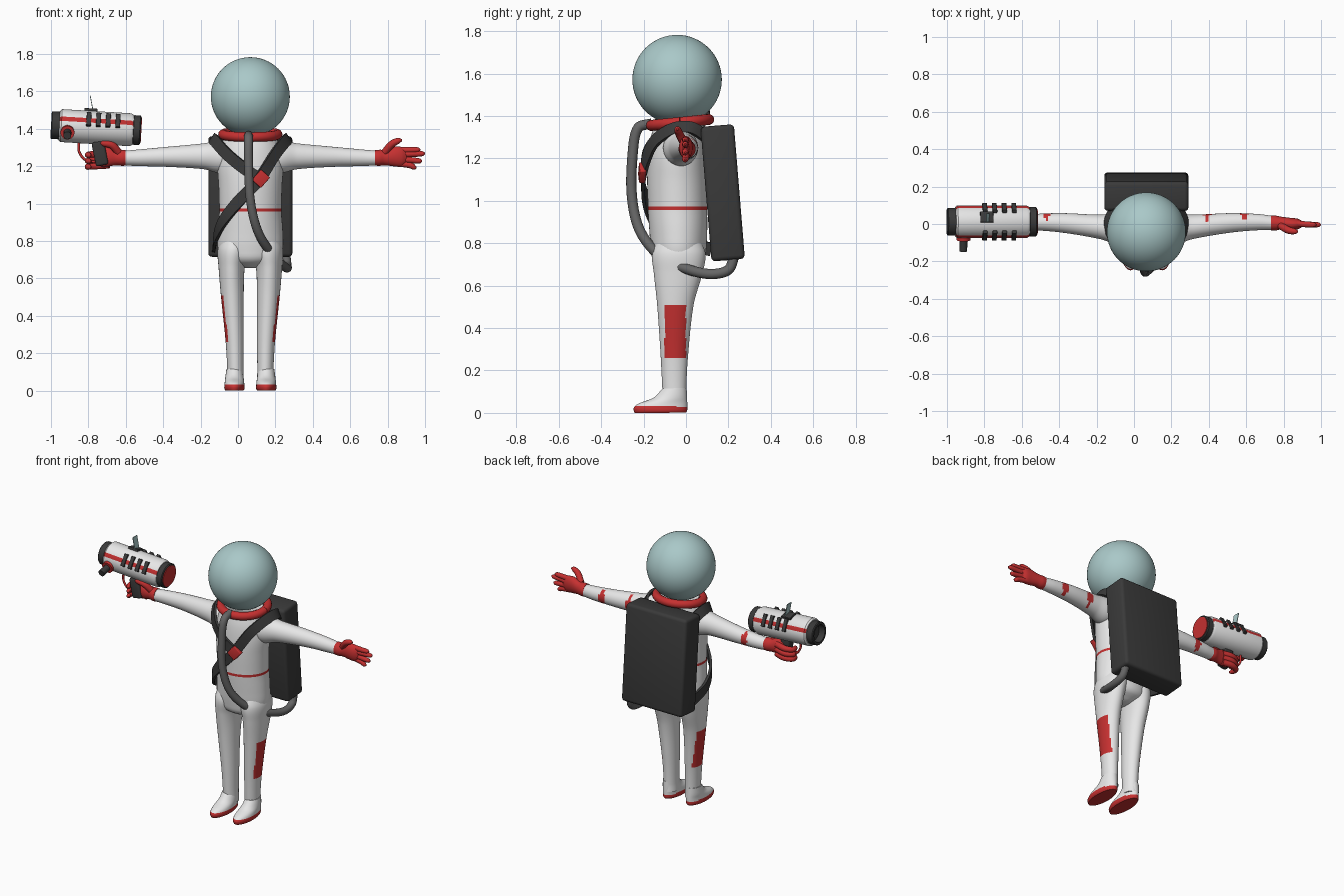
import bpy, bmesh, math
from mathutils import Vector, Matrix

cube = bpy.data.objects.get("Cube")
if cube:
    bpy.data.objects.remove(cube)


def material(name, r, g, b, rough=0.6):
    m = bpy.data.materials.new(name)
    m.use_nodes = True
    m.diffuse_color = (r, g, b, 1)
    node = m.node_tree.nodes["Principled BSDF"]
    node.inputs["Base Color"].default_value = (r, g, b, 1)
    node.inputs["Roughness"].default_value = rough
    return m


WHITE = material("suit white", 0.8, 0.8, 0.8)
RED = material("trim red", 0.56, 0.03, 0.03)
DARK = material("dark grey", 0.042, 0.042, 0.042)
HOSE = material("hose grey", 0.13, 0.13, 0.13)
GLASS = material("glass teal", 0.4, 0.58, 0.58, 0.3)
MID = 0.066  # x of the body's centre plane


def finish(name, bm, mats, rule=None, angle=40, matrix=None):
    """Turn a bmesh into a shaded object, painting faces by rule."""
    if matrix:
        bm.transform(matrix)
    bmesh.ops.recalc_face_normals(bm, faces=bm.faces)
    if rule:
        for f in bm.faces:
            f.material_index = int(rule(f.calc_center_median()))
    me = bpy.data.meshes.new(name)
    bm.to_mesh(me)
    bm.free()
    for m in mats:
        me.materials.append(m)
    ob = bpy.data.objects.new(name, me)
    bpy.context.collection.objects.link(ob)
    bpy.ops.object.select_all(action="DESELECT")
    ob.select_set(True)
    bpy.context.view_layer.objects.active = ob
    bpy.ops.object.shade_smooth_by_angle(angle=math.radians(angle))
    return ob


def smooth(keys, ts, steps):
    """Hermite interpolation through key tuples at parameters ts."""
    vs = [Vector(k) for k in keys]
    n = len(vs)
    slope = []
    for i in range(n):
        a, b = max(i - 1, 0), min(i + 1, n - 1)
        slope.append((vs[b] - vs[a]) / (ts[b] - ts[a]))
    out = []
    for i in range(n - 1):
        h = ts[i + 1] - ts[i]
        for k in range(steps):
            u = k / steps
            c = 3 * u * u - 2 * u ** 3
            out.append(vs[i] * (1 - c) + vs[i + 1] * c
                       + slope[i] * h * u * (1 - u) ** 2
                       - slope[i + 1] * h * u * u * (1 - u))
    return out + [vs[-1]]


def skin(rings):
    bm = bmesh.new()
    rows = [[bm.verts.new(p) for p in ring] for ring in rings]
    n = len(rows[0])
    for a, b in zip(rows, rows[1:]):
        for i in range(n):
            bm.faces.new((a[i], a[(i + 1) % n], b[(i + 1) % n], b[i]))
    bm.faces.new(rows[0])
    bm.faces.new(rows[-1])
    return bm


def loft(name, keys, mats, rule=None, axis="Z", steps=4, sides=40, place=None, angle=40):
    """Ellipses (t, c1, c2, r1, r2) stacked along an axis."""
    rings = []
    for t, c1, c2, r1, r2 in smooth(keys, [k[0] for k in keys], steps):
        ring = []
        for i in range(sides):
            a = math.tau * i / sides
            p, q = c1 + r1 * math.cos(a), c2 + r2 * math.sin(a)
            v = Vector((p, q, t)) if axis == "Z" else Vector((t, p, q))
            ring.append(place(v) if place else v)
        rings.append(ring)
    return finish(name, skin(rings), mats, rule, angle)


def sweep(name, keys, mat, hint, flat=None, steps=6, sides=14):
    """Tube through (x, y, z, r) keys, or a flat band if flat=(w, t)."""
    ts = [0]
    for a, b in zip(keys, keys[1:]):
        ts.append(ts[-1] + (Vector(b[:3]) - Vector(a[:3])).length)
    pts = smooth(keys, ts, steps)
    rings = []
    for i, p in enumerate(pts):
        t = (pts[min(i + 1, len(pts) - 1)] - pts[max(i - 1, 0)]).xyz.normalized()
        side = t.cross(hint(p.xyz) if callable(hint) else Vector(hint)).normalized()
        up = side.cross(t)
        if flat:
            w, d = flat
            offs = [(w, d), (-w, d), (-w, -d), (w, -d)]
        else:
            offs = [(p[3] * math.cos(math.tau * k / sides), p[3] * math.sin(math.tau * k / sides))
                    for k in range(sides)]
        rings.append([p.xyz + side * a + up * b for a, b in offs])
    return finish(name, skin(rings), [mat])


def box(name, loc, size, mat, rot=(0, 0, 0), bevel=0.005, base=Matrix()):
    bm = bmesh.new()
    bmesh.ops.create_cube(bm, size=1, matrix=Matrix.Diagonal((*size, 1)))
    if bevel:
        bmesh.ops.bevel(bm, geom=bm.edges[:], offset=bevel, segments=3, profile=0.5, affect="EDGES")
    r = Matrix.Rotation(rot[2], 4, "Z") @ Matrix.Rotation(rot[1], 4, "Y") @ Matrix.Rotation(rot[0], 4, "X")
    return finish(name, bm, [mat], matrix=base @ Matrix.Translation(loc) @ r)


def ball(name, loc, radii, mat, segs=40):
    bm = bmesh.new()
    bmesh.ops.create_uvsphere(bm, u_segments=segs, v_segments=segs // 2, radius=1)
    return finish(name, bm, [mat], matrix=Matrix.Translation(loc) @ Matrix.Diagonal((*radii, 1)))


# Helmet and collar
ball("helmet", (MID, -0.042, 1.572), (0.211,) * 3, GLASS, 64)
collar = [(MID + 0.146 * math.cos(a), -0.028 + 0.135 * math.sin(a), 1.37 + 0.014 * math.sin(a))
          for a in [math.tau * i / 48 for i in range(49)]]
sweep("collar", [(*p, 0.026) for p in collar], RED, (0, 0, 1), steps=1)

# Torso with a thin waist line
loft("torso", [(0.655, MID, -0.03, 0.03, 0.04), (0.69, MID, -0.033, 0.135, 0.11),
               (0.75, MID, -0.035, 0.172, 0.128), (0.85, MID, -0.036, 0.174, 0.136),
               (0.957, MID, -0.04, 0.166, 0.14), (0.973, MID, -0.04, 0.166, 0.14),
               (1.1, MID, -0.043, 0.17, 0.14), (1.2, MID, -0.043, 0.176, 0.136),
               (1.28, MID, -0.04, 0.165, 0.13), (1.34, MID, -0.035, 0.145, 0.12),
               (1.38, MID, -0.03, 0.12, 0.11)],
     [WHITE, RED], lambda c: 0.957 < c.z < 0.973, sides=48)

for s, side in ((1, "left"), (-1, "right")):
    # Leg with an outer patch
    keys = [(0.05, 0.08, -0.052, 0.045, 0.056), (0.1, 0.08, -0.055, 0.043, 0.056),
            (0.26, 0.084, -0.055, 0.048, 0.064), (0.51, 0.0965, -0.05, 0.061, 0.086),
            (0.66, 0.1, -0.037, 0.07, 0.115), (0.75, 0.092, -0.034, 0.083, 0.126),
            (0.82, 0.085, -0.034, 0.07, 0.1)]
    loft(side + "_leg", keys, [WHITE, RED],
         lambda c: 0.26 < c.z < 0.51 and s * (c.x - MID) > 0.1
         and abs(c.y + 0.05) < min(0.05, 0.035 + 0.511 - c.z),
         steps=8, sides=48, place=lambda v: Vector((MID + s * v.x, v.y, v.z)))
    # Shoe with a coloured sole
    loft(side + "_shoe", [(0.005, 0, -0.12, 0.048, 0.122), (0.015, 0, -0.12, 0.054, 0.126),
                          (0.03, 0, -0.12, 0.054, 0.126), (0.05, 0, -0.108, 0.052, 0.114),
                          (0.075, 0, -0.075, 0.049, 0.08), (0.12, 0, -0.054, 0.043, 0.057)],
         [WHITE, RED], lambda c: c.z < 0.03, steps=3,
         place=lambda v: Vector((MID + s * (0.085 + v.x), v.y, max(0, v.z - 0.005 + 0.03 * max(0, v.y + 0.1)))))
    # Arm with small wedge marks on the back
    marks = (0.325, 0.525) if s > 0 else (0.535,)
    loft(side + "_arm", [(0.07, -0.03, 1.25, 0.07, 0.06), (0.16, -0.025, 1.25, 0.082, 0.086),
                         (0.25, -0.015, 1.253, 0.065, 0.069), (0.45, 0.006, 1.25, 0.052, 0.053),
                         (0.6, 0.01, 1.245, 0.043, 0.044), (0.69, 0.005, 1.243, 0.036, 0.038)],
         [WHITE, RED], lambda c: any(abs(s * (c.x - MID) - m) < (c.y - 0.012) * 0.5 for m in marks),
         axis="X", steps=12, place=lambda v: Vector((MID + s * v.x, v.y, v.z)))
    # Glove cuff and palm
    loft(side + "_glove", [(0.667, 0.005, 1.245, 0.039, 0.042), (0.69, 0.005, 1.245, 0.04, 0.043),
                           (0.72, 0.005, 1.247, 0.034, 0.042), (0.77, 0.0, 1.252, 0.033, 0.053),
                           (0.81, 0.0, 1.25, 0.028, 0.052), (0.835, 0.0, 1.25, 0.015, 0.035)],
         [RED], axis="X", place=lambda v: Vector((MID + s * (v.x if s > 0 else 0.9 * v.x + 0.067), v.y, v.z)))

# Open hand
for i, (z0, z1, x) in enumerate([(1.285, 1.288, 0.975), (1.262, 1.267, 1.0),
                                 (1.238, 1.228, 0.985), (1.216, 1.194, 0.955)]):
    sweep(f"left_finger_{i + 1}", [(0.85, 0.004, z0, 0.017), (0.92, -0.002, (z0 + z1) / 2, 0.016),
                                   (x - 0.012, -0.004, z1, 0.013), (x, -0.004, z1, 0.004)], RED, (0, 1, 0))
sweep("left_thumb", [(0.785, -0.01, 1.275, 0.02), (0.825, -0.033, 1.32, 0.019),
                     (0.86, -0.04, 1.337, 0.015), (0.878, -0.04, 1.338, 0.005)], RED, (0, 1, 0))

# Gripping hand
for i, z in enumerate([1.265, 1.233, 1.202]):
    sweep(f"right_finger_{i + 1}", [(-0.69, 0.02, z + 0.005, 0.02), (-0.755, 0.035, z, 0.019),
                                    (-0.8, 0.015, z - 0.004, 0.017), (-0.797, -0.02, z - 0.006, 0.014),
                                    (-0.785, -0.03, z - 0.006, 0.005)], RED, (0, 0, 1))
sweep("right_thumb", [(-0.64, -0.01, 1.275, 0.021), (-0.675, -0.03, 1.313, 0.02),
                      (-0.72, -0.035, 1.322, 0.016), (-0.738, -0.035, 1.32, 0.005)], RED, (0, 1, 0))

# Backpack, shoulder straps and buckle
box("backpack", (MID, 0.173, 1.038), (0.45, 0.158, 0.637), DARK, (math.radians(4.7), 0, 0), 0.02)


def outward(p):
    return p - Vector((MID, -0.03, min(p.z, 1.22)))


sweep("long_strap", [(0.24, 0.1, 1.3, 0), (0.268, 0.02, 1.345, 0), (0.255, -0.07, 1.335, 0),
                     (0.2, -0.16, 1.265, 0), (0.11, -0.202, 1.125, 0), (0, -0.19, 1.01, 0),
                     (-0.085, -0.14, 0.9, 0), (-0.122, -0.04, 0.815, 0), (-0.125, 0.12, 0.77, 0)],
      DARK, outward, (0.031, 0.008))
sweep("short_strap", [(-0.108, 0.1, 1.3, 0), (-0.136, 0.02, 1.345, 0), (-0.123, -0.07, 1.335, 0),
                      (-0.06, -0.16, 1.265, 0), (0.03, -0.198, 1.19, 0), (0.12, -0.206, 1.13, 0)],
      DARK, outward, (0.031, 0.008))
box("strap_buckle", (0.122, -0.207, 1.133), (0.075, 0.03, 0.065), RED, (0, math.radians(-48), 0.1))

# Breathing hose from the collar to the pack's underside
sweep("hose", [(0.056, -0.16, 1.365, 0.024), (0.056, -0.225, 1.345, 0.024), (0.056, -0.25, 1.24, 0.024),
               (0.066, -0.255, 1.02, 0.024), (0.105, -0.215, 0.855, 0.024), (0.18, -0.11, 0.73, 0.024),
               (0.235, 0.015, 0.675, 0.024), (0.262, 0.12, 0.655, 0.024), (0.262, 0.2, 0.675, 0.024),
               (0.255, 0.228, 0.74, 0.024)], HOSE, (1, 0, 0), steps=8)

# Ray gun, built along its own axis and then tilted
GUN = Matrix.Translation((-0.76, 0.012, 1.406)) @ Matrix.Rotation(0.06, 4, "Y")


def barrel(name, profile, mats, rule=None):
    return loft(name, [(x, 0, 0, r, r) for x, r in profile], mats, rule, "X", 1, 64, lambda v: GUN @ v, 30)


def side_stripe(c):
    return 0.024 < (GUN.inverted() @ c).z < 0.048


barrel("gun_body", [(-0.195, 0.08), (-0.185, 0.088), (0.185, 0.088), (0.2, 0.08)], [WHITE, RED], side_stripe)
barrel("gun_rear_cap", [(0.195, 0.072), (0.202, 0.079), (0.235, 0.079), (0.24, 0.073)], [DARK])
barrel("gun_rear_disc", [(0.238, 0.068), (0.244, 0.068)], [RED])
bm = skin([[GUN @ Vector((x, r * math.cos(math.tau * i / 48), r * math.sin(math.tau * i / 48)))
            for i in range(48)]
           for x, r in ((-0.19, 0.074), (-0.235, 0.074), (-0.24, 0.07), (-0.24, 0.056), (-0.2, 0.052))])
finish("gun_muzzle", bm, [DARK], angle=30)

for s in (-1, 1):
    for i in range(4):
        a = math.radians(30)
        box("gun_vent", (-0.04 + 0.052 * i, s * 0.082 * math.cos(a), 0.082 * math.sin(a)),
            (0.025, 0.026, 0.08), DARK, (s * a, 0, 0), 0.003, GUN)

# Side knob
for name, y0, y1, r, mat in (("gun_knob_base", 0.06, 0.1, 0.037, RED), ("gun_knob", 0.09, 0.162, 0.021, DARK)):
    bm = bmesh.new()
    bmesh.ops.create_cone(bm, cap_ends=True, segments=32, radius1=r, radius2=r, depth=y1 - y0)
    finish(name, bm, [mat], matrix=GUN @ Matrix.Translation((-0.15, 0, -0.012))
           @ Matrix.Rotation(math.radians(104), 4, "X") @ Matrix.Translation((0, 0, (y0 + y1) / 2)))

# Sight, grip and trigger guard
box("gun_sight_base", (-0.032, 0.025, 0.087), (0.07, 0.06, 0.016), DARK, (-0.25, 0, 0), 0.003, GUN)
box("gun_sight_glass", (-0.03, 0.022, 0.128), (0.004, 0.045, 0.085), GLASS, (0, -0.25, 0), 0, GUN)
box("gun_grip", (-0.738, -0.012, 1.268), (0.068, 0.06, 0.13), DARK, (0, -0.2, 0), 0.012)
sweep("trigger_guard", [(-0.85, 0.0, 1.33, 0.007), (-0.85, 0.0, 1.28, 0.007),
                        (-0.82, 0.0, 1.237, 0.007), (-0.765, 0.0, 1.222, 0.007)], RED, (0, 1, 0))
